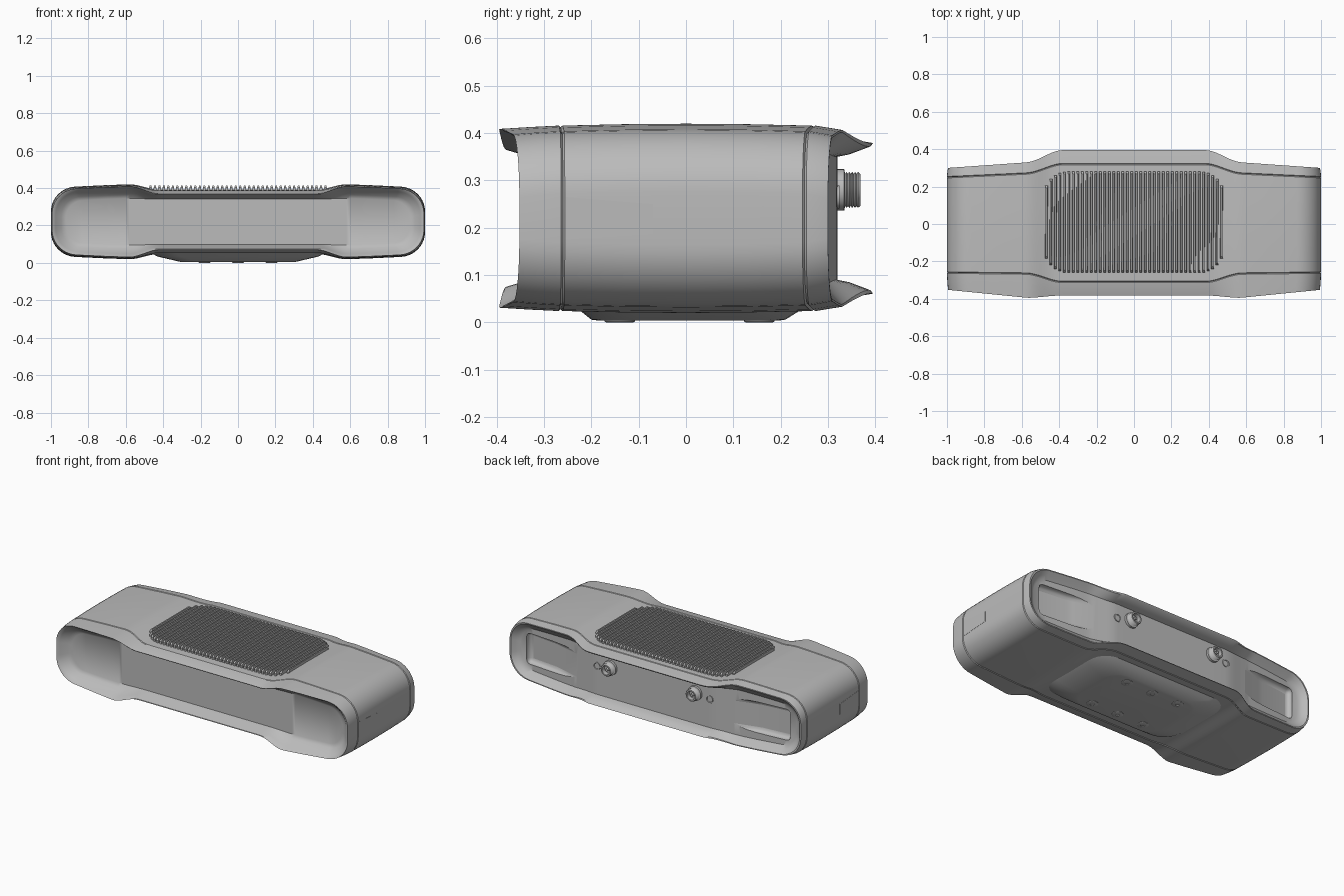
import bpy, bmesh, math
from mathutils import Matrix, Vector

if "Cube" in bpy.data.objects:
    bpy.data.objects.remove(bpy.data.objects["Cube"])

ZC = 0.22  # height of the body's centre line


def material(name, rgb):
    m = bpy.data.materials.new(name)
    m.use_nodes = True
    m.diffuse_color = (*rgb, 1)
    m.node_tree.nodes["Principled BSDF"].inputs["Base Color"].default_value = (*rgb, 1)
    return m


GREY = material("plain grey", (0.5, 0.5, 0.5))


def finish(name, bm, angle=35):
    bmesh.ops.recalc_face_normals(bm, faces=bm.faces)
    me = bpy.data.meshes.new(name)
    bm.to_mesh(me)
    bm.free()
    me.materials.append(GREY)
    ob = bpy.data.objects.new(name, me)
    bpy.context.collection.objects.link(ob)
    smooth(ob, angle)
    return ob


def activate(ob):
    bpy.ops.object.select_all(action='DESELECT')
    ob.select_set(True)
    bpy.context.view_layer.objects.active = ob


def smooth(ob, angle):
    activate(ob)
    bpy.ops.object.shade_smooth_by_angle(angle=math.radians(angle))


def step(a, b, x):
    t = min(1, max(0, (x - a) / (b - a)))
    return t * t * (3 - 2 * t)


def body_loop(y_end, y_shoulder, y_mid, w, h, dip, r):
    """Rounded slab outline with a narrower waist, bent in y across its width."""
    xs = [i * 0.1 for i in range(4)] + [0.38 + i * 0.02 for i in range(12)] + [0.7]
    quarter = [(x, h) for x in xs]
    for i in range(11):
        a = math.pi / 2 * (1 - i / 10)
        quarter.append((w - r + r * math.cos(a), h - r + r * math.sin(a)))
    pts = []
    for x, z in quarter:
        z -= dip * (1 - step(0.42, 0.58, x)) + 0.015 * step(0.55, 1.0, x)
        y = y_mid + (y_shoulder - y_mid) * step(0.38, 0.58, x)
        y += (y_end - y_shoulder) * max(0, (x / w - 0.57) / 0.43)
        pts.append((x, y, z))
    upper = [(-x, y, z) for x, y, z in reversed(pts[1:])] + pts
    loop = upper + [(x, y, -z) for x, y, z in reversed(upper)]
    return [(x, y, z + ZC) for x, y, z in loop]


def loft(bm, loops):
    rings = [[bm.verts.new(p) for p in lp] for lp in loops]
    n = len(rings[0])
    for a, b in zip(rings, rings[1:]):
        for i in range(n):
            j = (i + 1) % n
            bm.faces.new((a[i], a[j], b[j], b[i]))
    return rings


def seam(e, s, m, dip):
    return [(e + d, s + d, m + d, 1 - k, 0.196 - k, dip, 0.13)
            for d, k in ((-0.004, 0), (0, 0.004), (0.004, 0))]


# Body shell: front panel, flared front rim, sides, rear rim, rear panel
stations = [
    (-0.30, -0.30, -0.30, 0.92, 0.125, 0.004, 0.09),
    (-0.31, -0.315, -0.315, 0.945, 0.145, 0.02, 0.10),
    (-0.34, -0.36, -0.35, 0.975, 0.172, 0.036, 0.12),
    (-0.35, -0.39, -0.38, 0.988, 0.185, 0.04, 0.13),
    (-0.352, -0.395, -0.382, 0.994, 0.189, 0.04, 0.13),
    (-0.31, -0.33, -0.35, 0.998, 0.193, 0.034, 0.13),
    *seam(-0.26, -0.265, -0.31, 0.03),
    (-0.13, -0.13, -0.15, 1.0, 0.199, 0.028, 0.13),
    (0, 0, 0, 1.0, 0.2, 0.028, 0.13),
    (0.13, 0.13, 0.16, 1.0, 0.199, 0.028, 0.13),
    *seam(0.25, 0.27, 0.32, 0.026),
    (0.28, 0.305, 0.36, 0.998, 0.191, 0.026, 0.13),
    (0.30, 0.33, 0.395, 0.994, 0.187, 0.028, 0.13),
    (0.30, 0.33, 0.39, 0.986, 0.182, 0.03, 0.13),
    (0.28, 0.31, 0.345, 0.965, 0.16, 0.025, 0.11),
    (0.265, 0.295, 0.32, 0.94, 0.14, 0.01, 0.10),
]
bm = bmesh.new()
rings = loft(bm, [body_loop(*s) for s in stations])
for ring in (rings[0], rings[-1]):
    n = len(ring)
    for i in range(n // 2 - 1):
        bm.faces.new((ring[i], ring[i + 1], ring[n - 2 - i], ring[n - 1 - i]))
body = finish("body_shell", bm)


def prism(name, outline, offset):
    bm = bmesh.new()
    f = bm.faces.new([bm.verts.new(p) for p in outline])
    out = bmesh.ops.extrude_face_region(bm, geom=[f])
    bmesh.ops.translate(bm, vec=offset,
                        verts=[v for v in out["geom"] if isinstance(v, bmesh.types.BMVert)])
    return finish(name, bm)


# Rear recesses with a sloping inner end
for side in (1, -1):
    plan = [(0.50, 0.40), (0.50, 0.308), (0.66, 0.265), (0.70, 0.255), (0.90, 0.235), (0.90, 0.40)]
    cutter = prism("recess_cutter", [(side * x, y, 0.125) for x, y in plan], (0, 0, 0.19))
    cutter.hide_render = True
    bev = cutter.modifiers.new("round", 'BEVEL')
    bev.width, bev.segments = 0.025, 3
    cut = body.modifiers.new("recess", 'BOOLEAN')
    cut.object, cut.operation, cut.solver = cutter, 'DIFFERENCE', 'EXACT'
    activate(body)
    bpy.ops.object.modifier_apply(modifier=cut.name)
    bpy.data.objects.remove(cutter)
smooth(body, 35)

# Cooling fins within a rounded rectangle
bm = bmesh.new()
HX, HY, R, COUNT = 0.48, 0.27, 0.13, 40
for i in range(COUNT):
    x = -HX + 0.012 + i * (2 * HX - 0.024) / (COUNT - 1)
    over = max(0, abs(x) - (HX - R))
    half = HY - R + math.sqrt(max(0, R * R - over * over))
    top = 0.414
    ends = []
    for y, z in ((-half, 0.375), (-half, top - 0.012), (-half + 0.012, top),
                 (half - 0.012, top), (half, top - 0.012), (half, 0.375)):
        wide = 0.004 if z == top else 0.007
        ends.append((bm.verts.new((x - wide, y + 0.01, z)), bm.verts.new((x + wide, y + 0.01, z))))
    for a, b in zip(ends, ends[1:] + ends[:1]):
        bm.faces.new((a[0], a[1], b[1], b[0]))
    bm.faces.new([e[0] for e in ends])
    bm.faces.new([e[1] for e in reversed(ends)])
finish("cooling_fins", bm, 20)


# Raised base, tapering downward
def round_rect(hx, hy, r, cy, z):
    pts = []
    for k, (sx, sy) in enumerate(((1, 1), (-1, 1), (-1, -1), (1, -1))):
        for i in range(7):
            a = math.pi / 2 * (k + i / 6)
            pts.append((sx * (hx - r) + r * math.cos(a), cy + sy * (hy - r) + r * math.sin(a), z))
    return pts


bm = bmesh.new()
base = loft(bm, [round_rect(0.47, 0.27, 0.13, 0.01, 0.056), round_rect(0.43, 0.245, 0.12, 0.01, 0.034),
                 round_rect(0.31, 0.205, 0.10, 0.005, 0.006), round_rect(0.29, 0.19, 0.09, 0.005, 0.004)])
bm.faces.new(base[0])
bm.faces.new(base[-1])
finish("base", bm)


def lathe(name, profile, loc, axis, segs=32):
    """Stack of (radius, distance) rings along an axis."""
    bm = bmesh.new()
    rings = loft(bm, [[(r * math.cos(2 * math.pi * i / segs), r * math.sin(2 * math.pi * i / segs), d)
                       for i in range(segs)] for r, d in profile])
    bm.faces.new(rings[0])
    bm.faces.new(rings[-1])
    turn = Vector((0, 0, 1)).rotation_difference(Vector(axis)).to_matrix().to_4x4()
    bm.transform(Matrix.Translation(loc) @ turn)
    return finish(name, bm)


# Mounting pads under the base
for x in (-0.18, 0, 0.18):
    for y in (-0.14, 0.155):
        lathe("mounting_pad", [(0.032, 0), (0.032, 0.006), (0.028, 0.008), (0.012, 0.008), (0.012, 0.003)],
              (x, y, 0.008), (0, 0, -1))

# Threaded rear connectors, small ports and side tabs
thread = [(r, 0.014 + 0.006 * i + d) for i in range(5) for r, d in ((0.034, 0), (0.038, 0.003))]
for side, tag in ((1, "left"), (-1, "right")):
    lathe(tag + "_connector", [(0.044, -0.03), (0.044, 0.012), *thread, (0.034, 0.046), (0.026, 0.046),
          (0.026, 0.02), (0.01, 0.02), (0.008, 0.04)], (side * 0.29, 0.322, 0.28), (0, 1, 0))
    lathe(tag + "_port", [(0.024, -0.02), (0.024, 0.004), (0.018, 0.004), (0.016, 0)],
          (side * 0.385, 0.32, 0.265), (0, 1, 0))
    tab = [(-0.255, 0.175), (-0.07, 0.187), (-0.07, 0.25), (-0.255, 0.265)]
    prism(tag + "_side_tab", [(side * 0.996, y, z) for y, z in tab], (side * 0.005, 0, 0))
